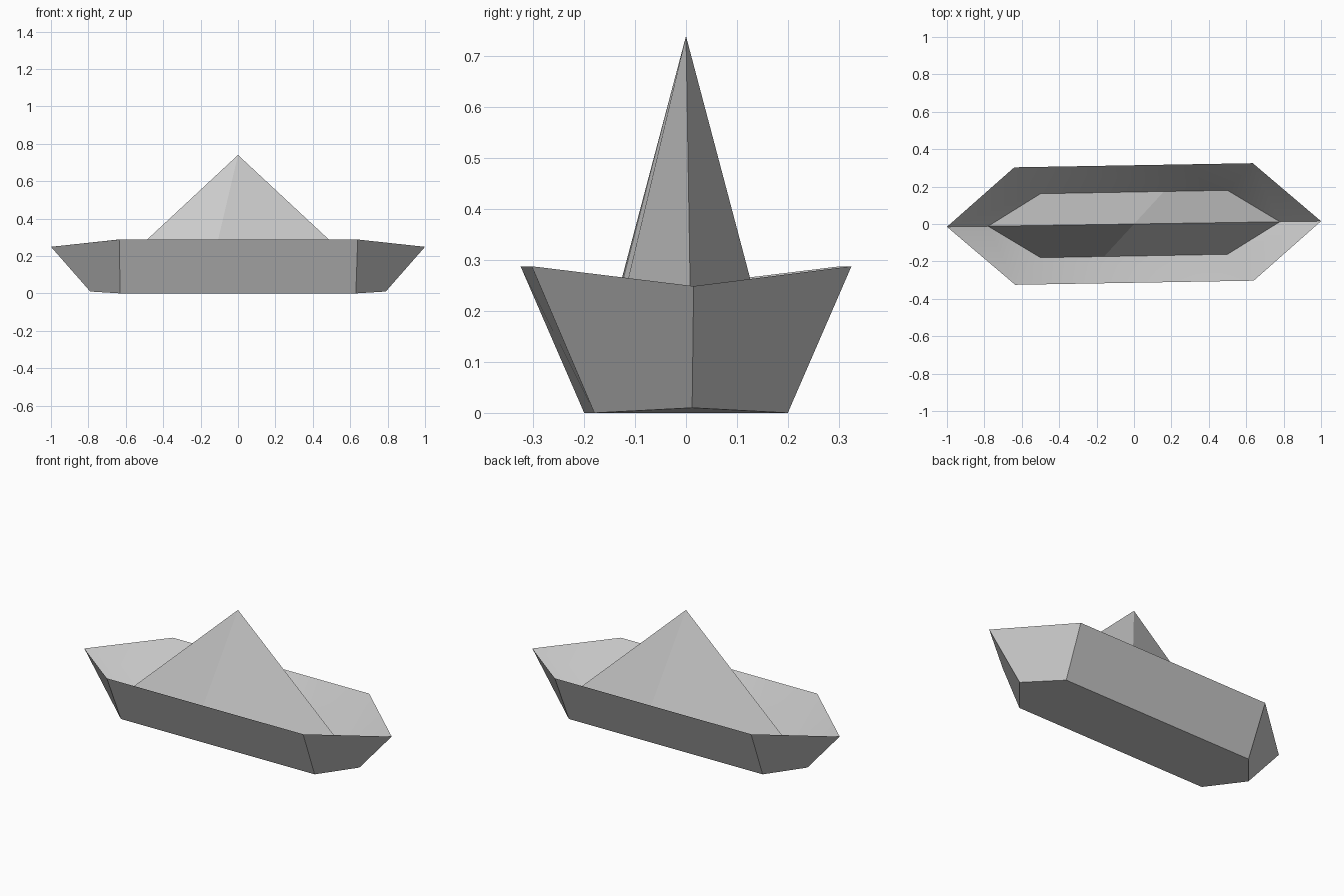
import bpy
import math

cube = bpy.data.objects.get("Cube")
if cube:
    bpy.data.objects.remove(cube, do_unlink=True)

paper = bpy.data.materials.new("grey paper")
paper.use_nodes = True
paper.diffuse_color = (0.6, 0.6, 0.6, 1)
paper.node_tree.nodes["Principled BSDF"].inputs["Base Color"].default_value = (0.6, 0.6, 0.6, 1)


def ring(half):
    """Six-point outline: the front half plus its half-turn copy."""
    return half + [(-x, -y, z) for x, y, z in half]


def add_part(name, verts, faces):
    mesh = bpy.data.meshes.new(name)
    mesh.from_pydata(verts, [], faces)
    mesh.materials.append(paper)
    obj = bpy.data.objects.new(name, mesh)
    bpy.context.collection.objects.link(obj)
    return obj


# Outlines, each from the right tip along the front side
rim = ring([(-1, -0.015, 0.249), (-0.635, -0.325, 0.288), (0.64, -0.303, 0.288)])
base = ring([(-0.79, -0.012, 0.01), (-0.63, -0.2, 0), (0.63, -0.18, 0)])
fold = ring([(-0.78, -0.012, 0.014), (-0.5, -0.18, 0.06), (0.5, -0.162, 0.06)])

# Outer hull: sides and closed bottom
sides = [(i, i + 6, (i + 1) % 6 + 6, (i + 1) % 6) for i in range(6)]
add_part("hull", rim + base, sides + [tuple(range(11, 5, -1))])

# Folded lining from the rim down to the foot of the sail
lining = add_part("hull_lining", rim + fold, [f[::-1] for f in sides])
for o in bpy.context.selected_objects:
    o.select_set(False)
lining.select_set(True)
bpy.context.view_layer.objects.active = lining
bpy.ops.object.shade_smooth_by_angle(angle=math.radians(36))

# Pointed sail: two sheets per side that meet at a slanted crease
front_crease = (-0.16, -0.174, 0.06)
back_crease = (0.16, 0.174, 0.06)
add_part("sail", [(0, 0, 0.74)] + fold + [front_crease, back_crease],
         [(0, 1, 2, 7), (0, 7, 3, 4), (0, 4, 5, 8), (0, 8, 6, 1)])
